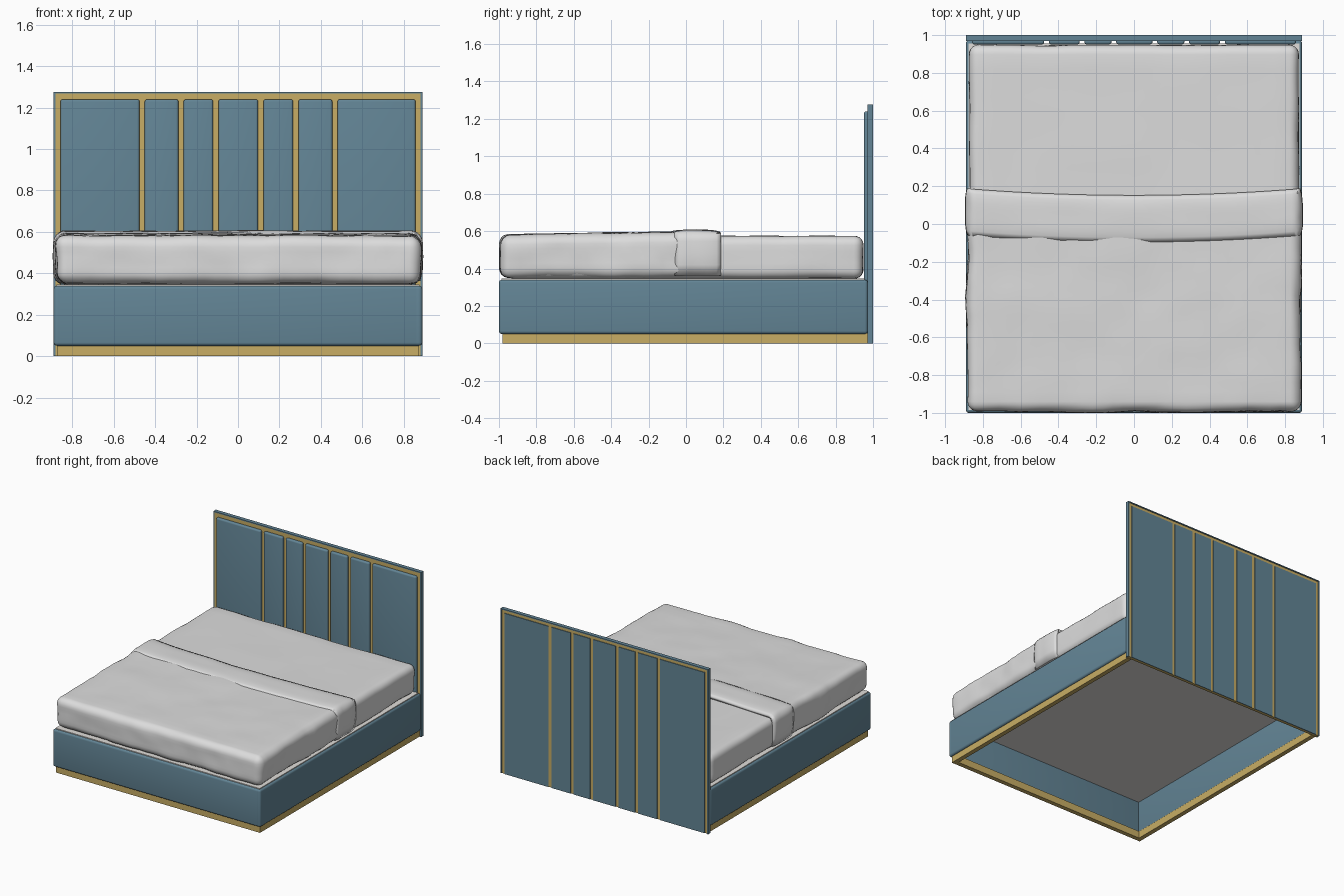
import bpy, bmesh, math
from mathutils import Vector, noise

if "Cube" in bpy.data.objects:
    bpy.data.objects.remove(bpy.data.objects["Cube"])


def material(name, rgb):
    m = bpy.data.materials.new(name)
    m.diffuse_color = (*rgb, 1)
    m.use_nodes = True
    m.node_tree.nodes["Principled BSDF"].inputs["Base Color"].default_value = m.diffuse_color
    return m


BLUE = material("blue_fabric", (0.125, 0.235, 0.305))
GOLD = material("brushed_gold", (0.58, 0.42, 0.13))
LINEN = material("pale_linen", (0.72, 0.72, 0.72))
BOARD = material("off_white_board", (0.75, 0.73, 0.70))


def finish(name, bm, mat, smooth=True):
    bmesh.ops.recalc_face_normals(bm, faces=bm.faces)
    me = bpy.data.meshes.new(name)
    bm.to_mesh(me)
    bm.free()
    ob = bpy.data.objects.new(name, me)
    bpy.context.collection.objects.link(ob)
    me.materials.append(mat)
    if smooth:
        bpy.ops.object.select_all(action='DESELECT')
        ob.select_set(True)
        bpy.context.view_layer.objects.active = ob
        bpy.ops.object.shade_smooth_by_angle(angle=math.radians(40))
    return ob


def box_mesh(lo, hi, bevel=0, segments=3):
    bm = bmesh.new()
    bmesh.ops.create_cube(bm, size=1)
    for v in bm.verts:
        v.co = Vector([lo[i] + (v.co[i] + 0.5) * (hi[i] - lo[i]) for i in range(3)])
    if bevel:
        bmesh.ops.bevel(bm, geom=bm.edges[:], offset=bevel, segments=segments,
                        profile=0.5, affect='EDGES')
    return bm


def box(name, lo, hi, mat, bevel=0, segments=3):
    return finish(name, box_mesh(lo, hi, bevel, segments), mat, bevel > 0)


def soft_box(name, lo, hi, radius, amp, cuts):
    """Rounded cushion, sliced into a grid and gently wrinkled."""
    bm = box_mesh(lo, hi, radius, 5)
    for axis in range(3):
        a, b = lo[axis] + radius, hi[axis] - radius
        for i in range(1, cuts[axis]):
            co, no = Vector((0, 0, 0)), Vector((0, 0, 0))
            co[axis], no[axis] = a + (b - a) * i / cuts[axis], 1
            bmesh.ops.bisect_plane(bm, geom=bm.verts[:] + bm.edges[:] + bm.faces[:],
                                   plane_co=co, plane_no=no)
    bm.normal_update()
    moves = []
    for v in bm.verts:
        p = v.co
        n = noise.noise(p * 3.5) + 0.5 * noise.noise(p * 9)
        k = amp * (0.5 if abs(v.normal.z) > 0.9 else 1.2)
        moves.append(v.normal * n * k)
    for v, d in zip(bm.verts, moves):
        v.co += d
        v.co.z = max(v.co.z, lo[2])
        v.co.y = max(v.co.y, -1.0)
    return finish(name, bm, LINEN)


# gold plinth under the base
box("plinth_front", (-0.875, -0.98, 0), (0.875, -0.945, 0.055), GOLD)
for s, side in ((-1, "left"), (1, "right")):
    x0, x1 = sorted((s * 0.84, s * 0.875))
    box("plinth_" + side, (x0, -0.98, 0), (x1, 0.97, 0.055), GOLD)
    # padded side rails
    x0, x1 = sorted((s * 0.845, s * 0.89))
    box("side_rail_" + side, (x0, -1.0, 0.05), (x1, 0.972, 0.34), BLUE, 0.016, 4)
box("front_rail", (-0.89, -1.0, 0.05), (0.89, -0.955, 0.34), BLUE, 0.016, 4)

# platform closing the top of the base
box("bed_platform", (-0.876, -0.986, 0.30), (0.876, 0.955, 0.346), BOARD)

# headboard: gold core, blue rim, padded front panels, flat back panels
box("headboard_core", (-0.882, 0.972, 0), (0.882, 0.994, 1.268), GOLD)
box("headboard_rim_top", (-0.89, 0.97, 1.268), (0.89, 1.0, 1.276), BLUE)
for s, side in ((-1, "left"), (1, "right")):
    x0, x1 = sorted((s * 0.882, s * 0.89))
    box("headboard_rim_" + side, (x0, 0.97, 0), (x1, 1.0, 1.268), BLUE)
strips = [-0.87, -0.463, -0.275, -0.107, 0.110, 0.279, 0.468, 0.87]
for i, (a, b) in enumerate(zip(strips, strips[1:])):
    a, b = a + 0.0125, b - 0.0125
    box(f"front_panel_{i + 1}", (a, 0.951, 0.01), (b, 0.982, 1.24), BLUE, 0.012, 4)
    box(f"back_panel_{i + 1}", (a, 0.99, 0.0), (b, 0.999, 1.245), BLUE)

# mattress with a fitted sheet, and the duvet over its foot half
soft_box("mattress", (-0.872, -0.965, 0.346), (0.872, 0.947, 0.574), 0.05, 0.006, (20, 24, 4))
duvet = soft_box("duvet", (-0.882, -0.995, 0.35), (0.882, 0.03, 0.582), 0.055, 0.012, (30, 18, 5))
for v in duvet.data.vertices:
    if v.co.z > 0.5:
        v.co.z += 0.014 * (v.co.y + 1)

# folded band of the duvet, draped over the top and both sides
W, ZT, ZB, R = 0.893, 0.606, 0.362, 0.06
half = [(W - 0.012, ZB), (W, 0.42), (W + 0.002, 0.48)]
half += [(W - R + R * math.cos(t * math.pi / 12), ZT - R + R * math.sin(t * math.pi / 12))
         for t in range(7)]
half += [((W - R) * (1 - i / 10), ZT) for i in range(1, 10)]
path = half + [(0, ZT)] + [(-x, z) for x, z in reversed(half)]
bm = bmesh.new()
rows = []
ROWS = 10
for j in range(ROWS + 1):
    t = j / ROWS
    edge = 0.012 * abs(2 * t - 1) ** 4          # rounded long edges
    row = []
    for x, z in path:
        sag = 0.036 * (1 - min(1, (x / W) ** 2))
        y = -0.06 + 0.248 * t - sag
        w = 0.005 * noise.noise(Vector((x * 4, y * 6, z * 5)))
        top = z > ZT - 0.01
        side = 0 if top else math.copysign(edge - w, x)
        row.append(bm.verts.new((x - side, y, z - (edge if top else 0) + (w if top else 0))))
    rows.append(row)
for r0, r1 in zip(rows, rows[1:]):
    for i in range(len(path) - 1):
        bm.faces.new((r0[i], r0[i + 1], r1[i + 1], r1[i]))
band = finish("duvet_fold", bm, LINEN)
mod = band.modifiers.new("thickness", 'SOLIDIFY')
mod.thickness = 0.024
# make sure the cloth thickens inwards, towards the mattress
up = max(band.data.polygons, key=lambda p: abs(p.normal.z)).normal.z > 0
mod.offset = -1 if up else 1
